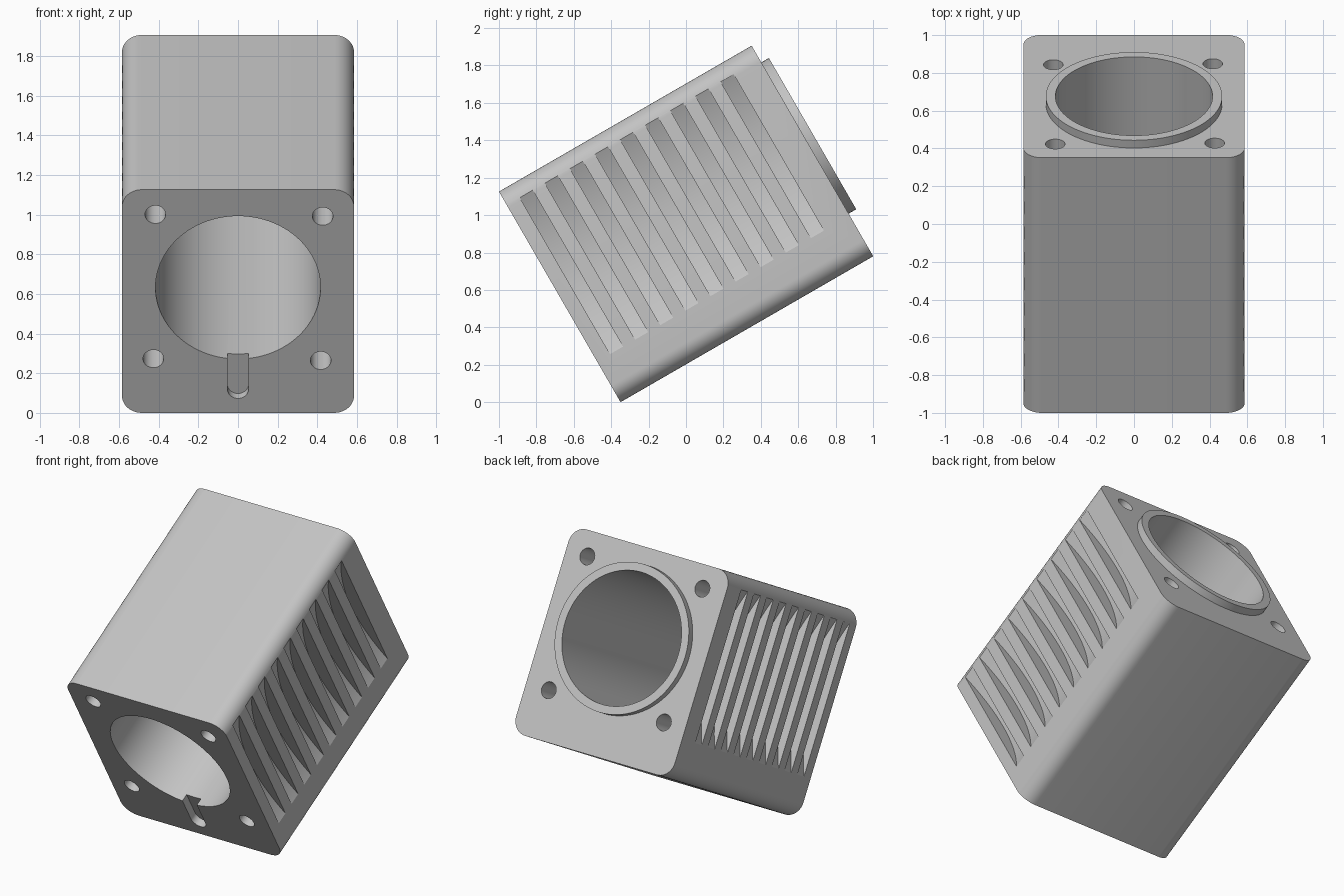
import bpy
import bmesh
import math
from mathutils import Matrix, Vector

cube = bpy.data.objects.get("Cube")
if cube:
    bpy.data.objects.remove(cube, do_unlink=True)

# Housing size in its own frame: X across, Y along the bore, Z up
WIDTH, LENGTH, HEIGHT, CORNER = 1.17, 1.56, 1.30, 0.10
BORE_Z, BORE_R = 0.73, 0.416

grey = bpy.data.materials.new("light grey metal")
grey.use_nodes = True
colour = (0.55, 0.55, 0.55, 1)
grey.diffuse_color = colour
grey.node_tree.nodes["Principled BSDF"].inputs["Base Color"].default_value = colour


def make_object(name, bm):
    bmesh.ops.recalc_face_normals(bm, faces=bm.faces)
    mesh = bpy.data.meshes.new(name)
    bm.to_mesh(mesh)
    bm.free()
    mesh.materials.append(grey)
    obj = bpy.data.objects.new(name, mesh)
    bpy.context.collection.objects.link(obj)
    return obj


def add_rod(bm, x, z, radius, start, end, sides=48):
    """Cylinder along Y from start to end."""
    place = Matrix.Translation((x, (start + end) / 2, z)) @ Matrix.Rotation(math.pi / 2, 4, "X")
    bmesh.ops.create_cone(bm, cap_ends=True, segments=sides, radius1=radius,
                          radius2=radius, depth=end - start, matrix=place)


def add_prism(bm, outline, start, end):
    """Extrude an XZ outline along Y."""
    face = bm.faces.new([bm.verts.new((x, start, z)) for x, z in outline])
    new = bmesh.ops.extrude_face_region(bm, geom=[face])["geom"]
    verts = [v for v in new if isinstance(v, bmesh.types.BMVert)]
    bmesh.ops.translate(bm, vec=Vector((0, end - start, 0)), verts=verts)


def arc(cx, cz, radius, first, last, steps):
    angles = [math.radians(first + (last - first) * i / steps) for i in range(steps + 1)]
    return [(cx + radius * math.cos(a), cz + radius * math.sin(a)) for a in angles]


def combine(target, tool, operation):
    tool.hide_render = True
    mod = target.modifiers.new(tool.name, "BOOLEAN")
    mod.object, mod.operation, mod.solver = tool, operation, "EXACT"
    bpy.context.view_layer.objects.active = target
    bpy.ops.object.modifier_apply(modifier=mod.name)
    bpy.data.objects.remove(tool, do_unlink=True)


# Rounded block
bm = bmesh.new()
cx = WIDTH / 2 - CORNER
low, high = CORNER, HEIGHT - CORNER
outline = (arc(cx, low, CORNER, -90, 0, 10) + arc(cx, high, CORNER, 0, 90, 10)
           + arc(-cx, high, CORNER, 90, 180, 10) + arc(-cx, low, CORNER, 180, 270, 10))
add_prism(bm, outline, 0, LENGTH)
housing = make_object("finned_housing", bm)

# Raised collar on the back
bm = bmesh.new()
add_rod(bm, 0, BORE_Z, 0.467, LENGTH - 0.1, LENGTH + 0.047, 96)
combine(housing, make_object("collar", bm), "UNION")

# Central bore
bm = bmesh.new()
add_rod(bm, 0, BORE_Z, BORE_R, -0.1, LENGTH + 0.2, 96)
combine(housing, make_object("bore_cutter", bm), "DIFFERENCE")

# Four through bolt holes, slightly turned about the bore
bm = bmesh.new()
turn = Matrix.Rotation(math.radians(-0.7), 2)
for sx in (-1, 1):
    for sz in (-1, 1):
        p = turn @ Vector((0.422 * sx, 0.42 * sz))
        add_rod(bm, p.x, BORE_Z + p.y, 0.052, -0.1, LENGTH + 0.1, 32)
combine(housing, make_object("bolt_hole_cutter", bm), "DIFFERENCE")

# Shallow round-ended key slot in the front, below the bore
bm = bmesh.new()
slot = arc(0, 0.137, 0.053, 180, 360, 16) + [(0.053, 0.5), (-0.053, 0.5)]
add_prism(bm, slot, -0.1, 0.05)
combine(housing, make_object("key_slot_cutter", bm), "DIFFERENCE")

# Cooling grooves on both sides, scooped by large discs
bm = bmesh.new()
half_chord, depth = 0.485, 0.10
disc_r = (half_chord ** 2 + depth ** 2) / (2 * depth)
for side in (-1, 1):
    for i in range(9):
        start = 0.08 + 0.155 * i
        add_rod(bm, side * (WIDTH / 2 - depth + disc_r), 0.735, disc_r, start, start + 0.08, 192)
combine(housing, make_object("groove_cutter", bm), "DIFFERENCE")

# Smooth the curves, then tilt the housing onto its lower front edge
bpy.ops.object.select_all(action="DESELECT")
housing.select_set(True)
bpy.context.view_layer.objects.active = housing
bpy.ops.object.shade_smooth_by_angle(angle=math.radians(20))
housing.rotation_euler = (math.radians(30), 0, 0)
housing.location = (0, -0.35, 0)
